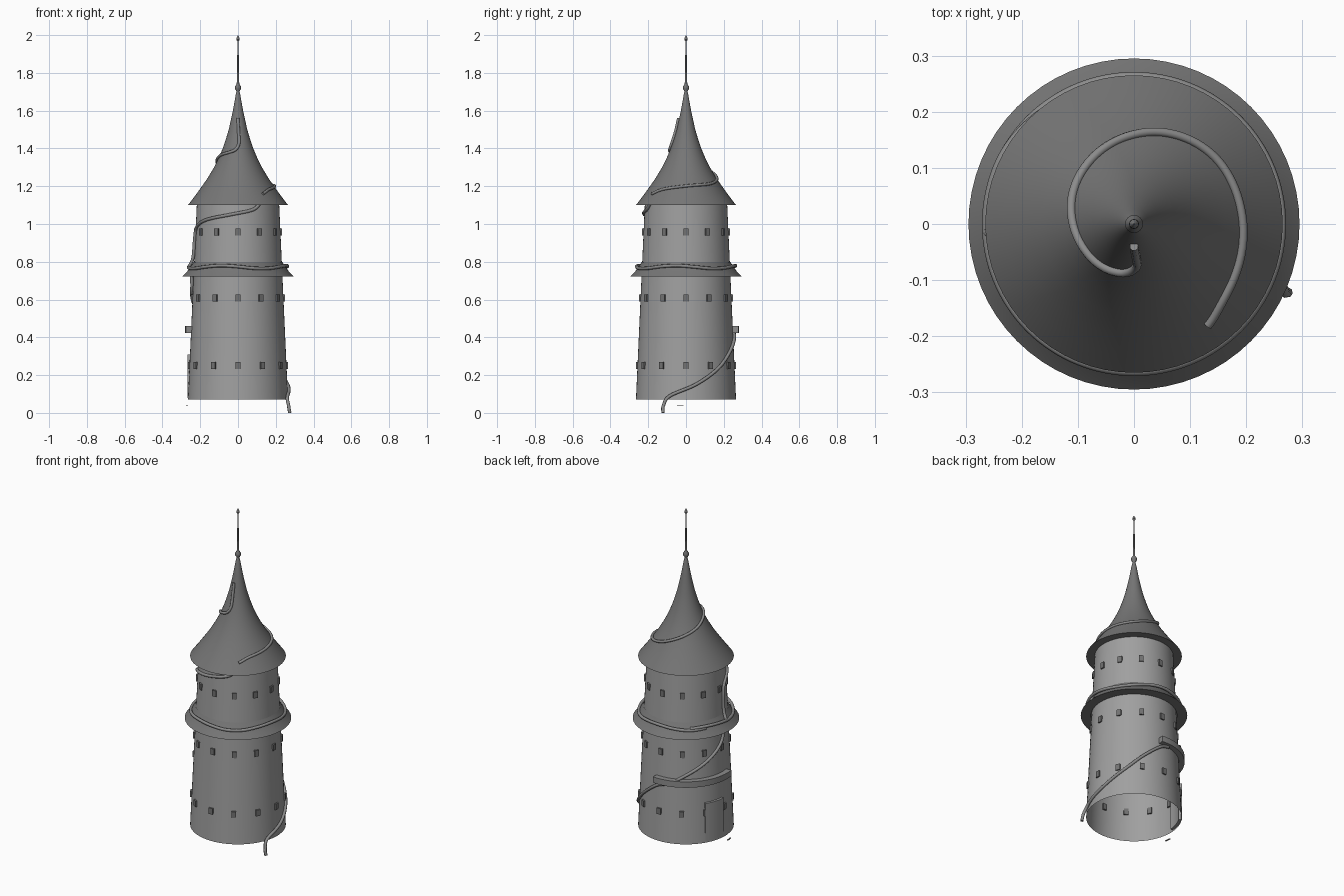
import bpy, bmesh, math
from mathutils import Vector

if "Cube" in bpy.data.objects:
    bpy.data.objects.remove(bpy.data.objects["Cube"])

def material(name, v):
    m = bpy.data.materials.new(name)
    m.diffuse_color = (v, v, v, 1)
    m.use_nodes = True
    m.node_tree.nodes["Principled BSDF"].inputs["Base Color"].default_value = m.diffuse_color
    return m

WALL = material("wall grey", 0.35)
ROOF = material("roof dark grey", 0.18)
PIPE = material("pipe grey", 0.26)
PANE = material("window dark grey", 0.17)

def add(name, bm, mat, smooth=True):
    bmesh.ops.recalc_face_normals(bm, faces=bm.faces)
    me = bpy.data.meshes.new(name)
    bm.to_mesh(me)
    bm.free()
    ob = bpy.data.objects.new(name, me)
    bpy.context.collection.objects.link(ob)
    me.materials.append(mat)
    if smooth:
        bpy.ops.object.select_all(action='DESELECT')
        bpy.context.view_layer.objects.active = ob
        ob.select_set(True)
        bpy.ops.object.shade_smooth_by_angle(angle=math.radians(35))
    return ob

def polar(deg, r, z):
    a = math.radians(deg)
    return Vector((r * math.cos(a), r * math.sin(a), z))

def lathe(name, prof, mat, n=64):
    """Revolve (radius, height) points around z."""
    bm = bmesh.new()
    rings = [[bm.verts.new(polar(360 * i / n, max(r, 0.0003), z)) for i in range(n)] for r, z in prof]
    for a, b in zip(rings, rings[1:]):
        for i in range(n):
            j = (i + 1) % n
            bm.faces.new((a[i], a[j], b[j], b[i]))
    return add(name, bm, mat)

def arc_slab(name, a0, a1, r0, r1, z0, z1, mat, n=20):
    """Curved block following the wall."""
    bm = bmesh.new()
    rings = []
    for i in range(n + 1):
        a = a0 + (a1 - a0) * i / n
        rings.append([bm.verts.new(polar(a, r, z)) for r, z in ((r0, z0), (r1, z0), (r1, z1), (r0, z1))])
    for p, q in zip(rings, rings[1:]):
        for k in range(4):
            bm.faces.new((p[k], p[(k + 1) % 4], q[(k + 1) % 4], q[k]))
    bm.faces.new(rings[0])
    bm.faces.new(rings[-1])
    return add(name, bm, mat)

def tube(name, pts, mat, rad=0.009):
    """Pipe through (azimuth, radius, height) points, smoothed in polar space."""
    p = [Vector(q) for q in pts]
    p = [2 * p[0] - p[1]] + p + [2 * p[-1] - p[-2]]
    path = []
    for i in range(1, len(p) - 2):
        for s in range(10):
            t = s / 10
            a, b, c, d = p[i - 1:i + 3]
            path.append(0.5 * (2 * b + (c - a) * t + (2 * a - 5 * b + 4 * c - d) * t * t
                               + (3 * b - a - 3 * c + d) * t ** 3))
    path.append(p[-2])
    cu = bpy.data.curves.new(name, 'CURVE')
    cu.dimensions = '3D'
    cu.bevel_depth = rad
    cu.bevel_resolution = 2
    cu.use_fill_caps = True
    sp = cu.splines.new('POLY')
    sp.points.add(len(path) - 1)
    for q, v in zip(sp.points, path):
        q.co = (*polar(*v), 1)
    ob = bpy.data.objects.new(name, cu)
    bpy.context.collection.objects.link(ob)
    cu.materials.append(mat)
    bpy.ops.object.select_all(action='DESELECT')
    bpy.context.view_layer.objects.active = ob
    ob.select_set(True)
    bpy.ops.object.convert(target='MESH')
    bpy.ops.object.shade_smooth_by_angle(angle=math.radians(50))

def wall_r(z):
    return 0.265 - (z - 0.07) * 0.0455

# tower shell, open at the bottom
lathe("tower_wall", [(wall_r(0.07), 0.07), (wall_r(0.75), 0.75), (wall_r(1.12), 1.12)], WALL)

# mid skirt roof and bell-shaped top roof
lathe("skirt_roof", [(0.238, 0.722), (0.295, 0.722), (0.27, 0.748), (0.25, 0.775), (0.234, 0.8)], ROOF)
ROOF_PROFILE = [(0.265, 1.1), (0.232, 1.143), (0.2, 1.187), (0.163, 1.24), (0.127, 1.3), (0.102, 1.35),
                (0.081, 1.4), (0.064, 1.45), (0.049, 1.5), (0.027, 1.6), (0.011, 1.69)]
lathe("top_roof", [(0.21, 1.1)] + ROOF_PROFILE + [(0.004, 1.71)], ROOF)

# spire with two knobs
lathe("spire", [(0.008, 1.69), (0.008, 1.702), (0.016, 1.715), (0.016, 1.727), (0.007, 1.742), (0.006, 1.76),
                (0.003, 1.96), (0.004, 1.968), (0.009, 1.977), (0.008, 1.985), (0, 2.0)], ROOF, 16)

# three rows of twelve small windows
bm = bmesh.new()
for z in (0.25, 0.607, 0.957):
    for i in range(12):
        a = 30 * i
        u = polar(a, 1, 0)
        t = polar(a + 90, 1, 0)
        c = u * wall_r(z) + Vector((0, 0, z))
        vs = bmesh.ops.create_cube(bm, size=1)["verts"]
        for v in vs:
            x, y, h = v.co
            v.co = c + u * x * 0.016 + t * y * 0.025 + Vector((0, 0, h * 0.037))
add("windows", bm, PANE, False)

# door panel, step and curved balcony beam on the back left
arc_slab("door", 149, 176, 0.25, 0.268, 0.08, 0.31, WALL, 10)
arc_slab("door_step", 183, 190, 0.268, 0.275, 0.038, 0.042, PANE, 4)
arc_slab("balcony_beam", 84, 189, 0.246, 0.28, 0.423, 0.459, PIPE, 28)

# climbing pipe, winding upward counter-clockwise
tube("lower_pipe", [(-24, 0.3, 0.0), (-24, 0.293, 0.04), (-18, 0.276, 0.09), (11, 0.268, 0.15),
                    (40, 0.264, 0.235), (62, 0.261, 0.32), (85, 0.258, 0.4), (98, 0.257, 0.42)], PIPE)
tube("middle_pipe", [(112, 0.254, 0.45), (125, 0.253, 0.485), (152, 0.25, 0.555), (173, 0.246, 0.62),
                     (182, 0.244, 0.67), (184, 0.246, 0.73)], PIPE)
skirt = [(130 + 20 * i, 0.262 if i else 0.256, 0.772 + 0.008 * math.sin(i * 1.3)) for i in range(20)]
tube("skirt_pipe", skirt, PIPE)
tube("upper_pipe", [(183, 0.262, 0.77), (186, 0.24, 0.82), (188, 0.232, 0.92), (195, 0.228, 0.98),
                    (220, 0.226, 1.02), (260, 0.224, 1.05), (290, 0.223, 1.075), (302, 0.222, 1.11)], PIPE)

def roof_r(z):
    for (r0, z0), (r1, z1) in zip(ROOF_PROFILE, ROOF_PROFILE[1:]):
        if z <= z1:
            return r0 + (r1 - r0) * (z - z0) / (z1 - z0)

tube("roof_pipe", [(a, roof_r(z) + 0.004, z) for a, z in (
    (306, 1.16), (325, 1.185), (365, 1.203), (400, 1.212), (430, 1.232), (455, 1.258), (485, 1.29),
    (515, 1.32), (540, 1.345), (565, 1.365), (600, 1.38), (622, 1.395), (634, 1.43), (633, 1.49), (630, 1.56))],
     PIPE, 0.008)
